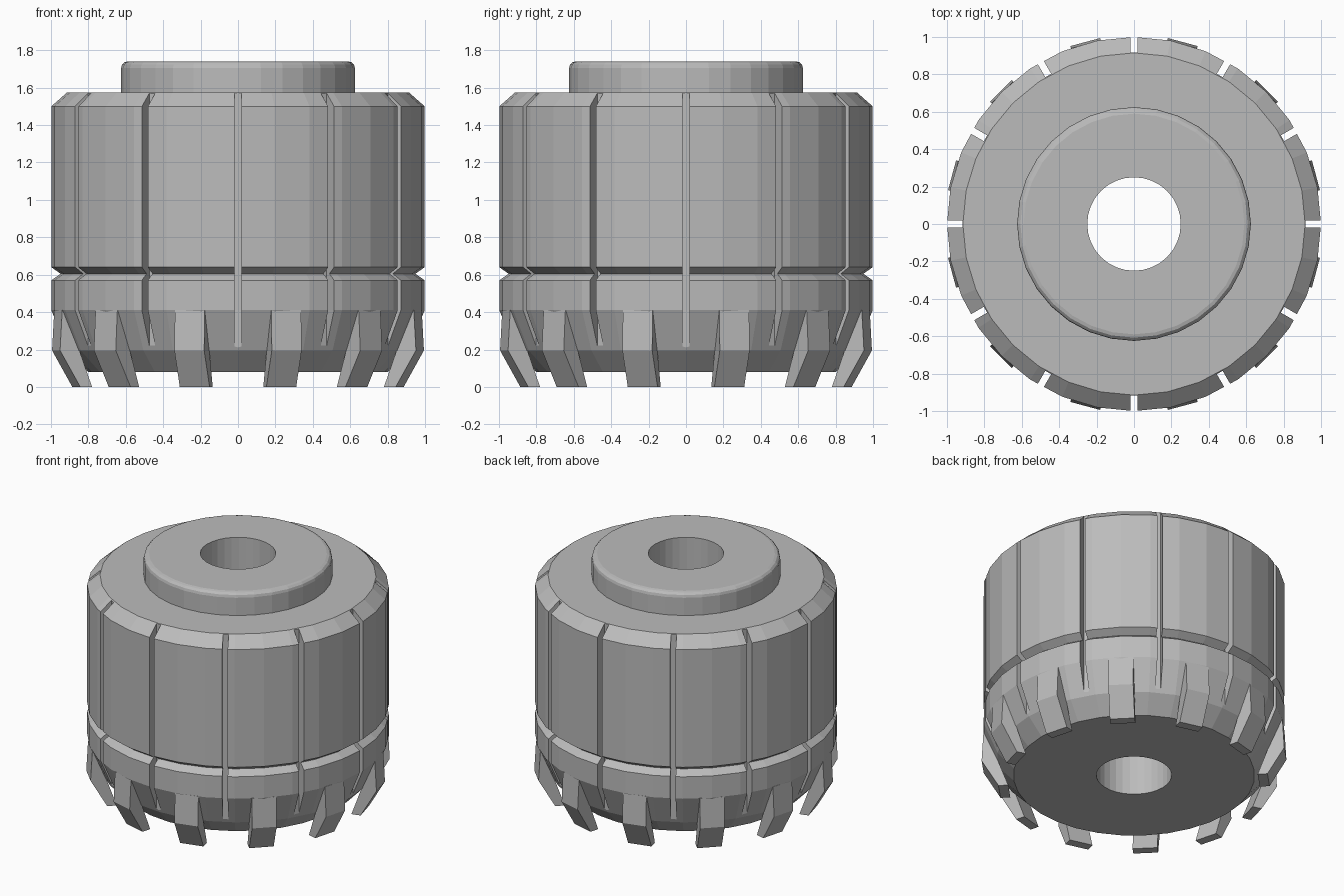
import bpy, bmesh, math
from mathutils import Matrix, Vector

cube = bpy.data.objects.get("Cube")
if cube:
    bpy.data.objects.remove(cube, do_unlink=True)

SIDES = 32
SECTORS = 12

steel = bpy.data.materials.new("grey_steel")
steel.use_nodes = True
COLOUR = (0.5, 0.5, 0.5, 1)
steel.diffuse_color = COLOUR
steel.node_tree.nodes["Principled BSDF"].inputs["Base Color"].default_value = COLOUR


def finish(bm, name):
    bmesh.ops.recalc_face_normals(bm, faces=bm.faces)
    mesh = bpy.data.meshes.new(name)
    bm.to_mesh(mesh)
    bm.free()
    mesh.materials.append(steel)
    obj = bpy.data.objects.new(name, mesh)
    bpy.context.collection.objects.link(obj)
    return obj


def ring(name, profile):
    """Turn a closed (radius, height) outline around the z axis."""
    bm = bmesh.new()
    loops = []
    for i in range(SIDES):
        a = math.tau * i / SIDES
        loops.append([bm.verts.new((r * math.cos(a), r * math.sin(a), z)) for r, z in profile])
    n = len(profile)
    for i in range(SIDES):
        here, after = loops[i], loops[(i + 1) % SIDES]
        for j in range(n):
            k = (j + 1) % n
            bm.faces.new((here[j], after[j], after[k], here[k]))
    return finish(bm, name)


def around(name, outline, width, offset):
    """Extrude a (radius, height) outline sideways and repeat it per sector."""
    bm = bmesh.new()
    for s in range(SECTORS):
        turn = Matrix.Rotation(math.tau * (s + offset) / SECTORS, 3, 'Z')
        a, b = [[bm.verts.new(turn @ Vector((r, side * width / 2, z))) for r, z in outline]
                for side in (-1, 1)]
        bm.faces.new(a)
        bm.faces.new(b[::-1])
        for j in range(len(outline)):
            k = (j + 1) % len(outline)
            bm.faces.new((a[j], b[j], b[k], a[k]))
    return finish(bm, name)


# Drum body with tapered base, V groove, top chamfer and central bore
body = ring("drum_body", [
    (0.25, 0.08), (0.80, 0.08), (0.91, 0.195), (1.0, 0.41), (1.0, 0.57),
    (0.95, 0.605), (1.0, 0.64), (1.0, 1.5), (0.915, 1.575), (0.25, 1.575)])

# Vertical slots cut into the drum wall
cutter = around("slot_cutter", [(0.917, 0.1), (1.1, 0.1), (1.1, 1.7), (0.917, 1.7)], 0.036, 0)
cutter.hide_render = True
cut = body.modifiers.new("slots", 'BOOLEAN')
cut.operation = 'DIFFERENCE'
cut.solver = 'EXACT'
cut.object = cutter
bpy.context.view_layer.objects.active = body
bpy.ops.object.modifier_apply(modifier=cut.name)
bpy.data.objects.remove(cutter, do_unlink=True)

# Raised collar with a rounded rim
rim = [(0.59 + 0.035 * math.cos(t), 1.705 + 0.035 * math.sin(t))
       for t in (math.radians(30 * i) for i in range(4))]
ring("top_collar", [(0.25, 1.575), (0.625, 1.575)] + rim + [(0.25, 1.74)])

# Bent cutting teeth around the base
around("cutting_teeth", [
    (0.83, 0.0), (0.895, 0.0), (1.007, 0.195), (0.995, 0.41),
    (0.94, 0.41), (0.90, 0.195)], 0.165, 0.5)
